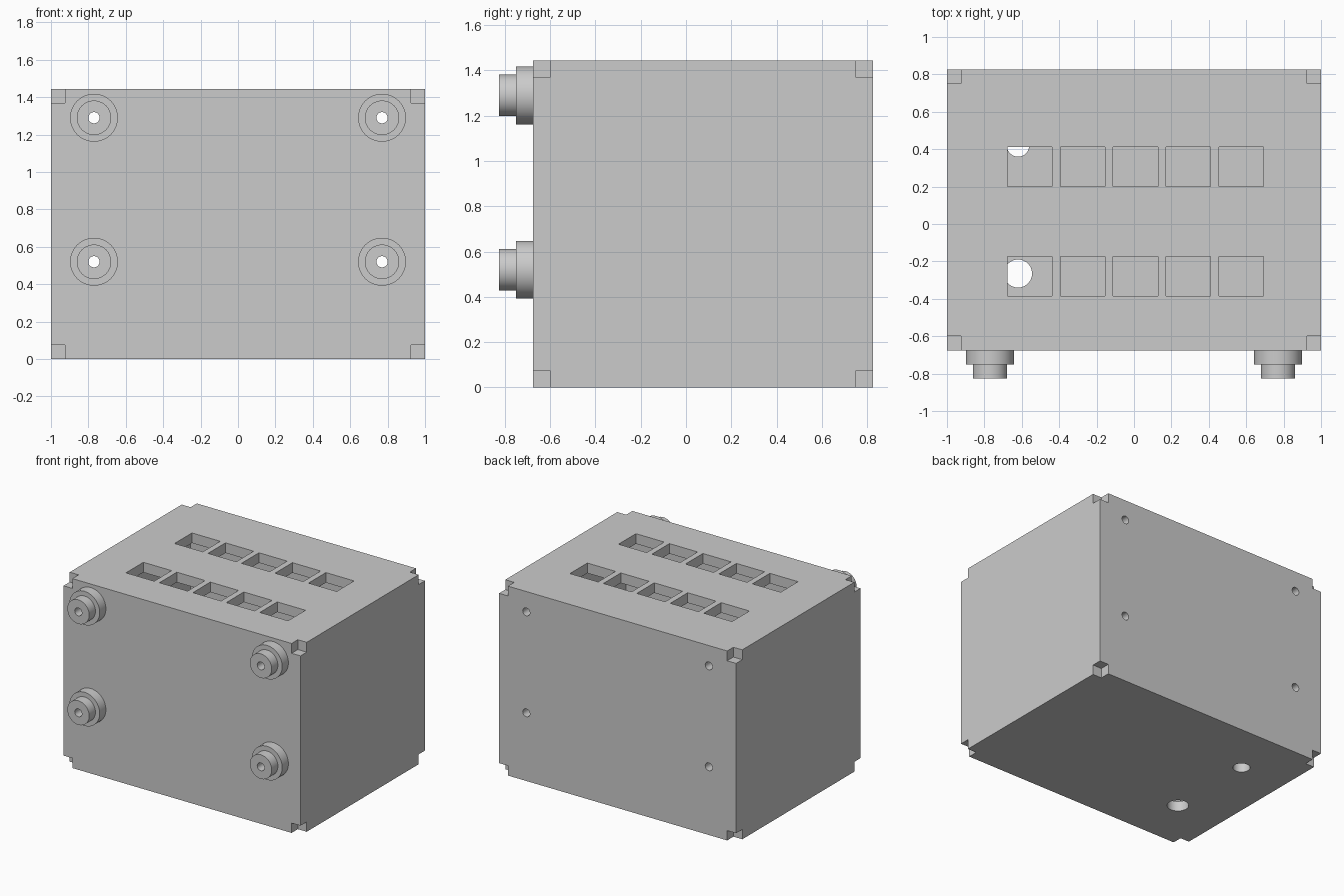
import bpy, bmesh, math
from mathutils import Matrix, Vector

if "Cube" in bpy.data.objects:
    bpy.data.objects.remove(bpy.data.objects["Cube"], do_unlink=True)

WALL = 0.075
LOW, HIGH = Vector((-1, -0.675, 0)), Vector((1, 0.825, 1.445))
MOUNTS = [(x, z) for x in (-0.77, 0.77) for z in (0.52, 1.29)]
BORE = 0.03

grey = bpy.data.materials.new("plain grey")
grey.use_nodes = True
grey.diffuse_color = (0.6, 0.6, 0.6, 1)
grey.node_tree.nodes["Principled BSDF"].inputs["Base Color"].default_value = (0.6, 0.6, 0.6, 1)


def add_box(bm, low, high):
    low, high = Vector(low), Vector(high)
    scale = Matrix.Diagonal((*(high - low), 1))
    bmesh.ops.create_cube(bm, size=1, matrix=Matrix.Translation((low + high) / 2) @ scale)


def add_cylinder(bm, centre, radius, length, turn=0):
    bmesh.ops.create_cone(bm, cap_ends=True, segments=48, radius1=radius, radius2=radius, depth=length,
                          matrix=Matrix.Translation(centre) @ Matrix.Rotation(turn, 4, "X"))


def make_object(name, bm):
    bmesh.ops.recalc_face_normals(bm, faces=bm.faces)
    mesh = bpy.data.meshes.new(name)
    bm.to_mesh(mesh)
    bm.free()
    mesh.materials.append(grey)
    obj = bpy.data.objects.new(name, mesh)
    bpy.context.collection.objects.link(obj)
    return obj


def activate(obj):
    bpy.ops.object.select_all(action="DESELECT")
    obj.select_set(True)
    bpy.context.view_layer.objects.active = obj


def cut(obj, bm):
    cutter = make_object("cutter", bm)
    cutter.hide_render = True
    mod = obj.modifiers.new("cut", "BOOLEAN")
    mod.operation, mod.solver, mod.object = "DIFFERENCE", "EXACT", cutter
    activate(obj)
    bpy.ops.object.modifier_apply(modifier=mod.name)
    bpy.data.objects.remove(cutter, do_unlink=True)


def smooth(obj):
    activate(obj)
    bpy.ops.object.shade_smooth_by_angle(angle=math.radians(30))


# Hollow case
bm = bmesh.new()
add_box(bm, LOW, HIGH)
case = make_object("case", bm)
bm = bmesh.new()
inset = Vector((1, 1, 1)) * (WALL + 0.002)
add_box(bm, LOW + inset, HIGH - inset)
cut(case, bm)

# Corner notches
bm = bmesh.new()
for x in (LOW.x, HIGH.x):
    for y in (LOW.y, HIGH.y):
        for z in (LOW.z, HIGH.z):
            corner, size = Vector((x, y, z)), Vector((WALL, WALL, WALL))
            add_box(bm, corner - size, corner + size)

# Two rows of windows in the lid
for row in (-0.28, 0.306):
    for i in range(5):
        x = 0.2825 * (i - 2) + 0.008
        add_box(bm, (x - 0.119, row - 0.105, 1.3), (x + 0.119, row + 0.105, 1.5))

# Bolt holes through front and back, cable holes in the floor
for x, z in MOUNTS:
    add_cylinder(bm, (x, 0, z), BORE, 2, math.pi / 2)
add_cylinder(bm, (-0.62, -0.265, 0), 0.075, 0.3)
add_cylinder(bm, (-0.62, 0.42, 0), 0.06, 0.3)
cut(case, bm)
smooth(case)

# Stepped round feet, bored through
profile = [(BORE, 0), (0.128, 0), (0.128, WALL), (0.092, WALL), (0.092, 2 * WALL), (BORE, 2 * WALL)]
for n, (x, z) in enumerate(MOUNTS):
    bm = bmesh.new()
    ring = [bm.verts.new((r, -d, 0)) for r, d in profile]
    edges = [bm.edges.new((ring[i - 1], ring[i])) for i in range(len(ring))]
    bmesh.ops.spin(bm, geom=ring + edges, cent=(0, 0, 0), axis=(0, 1, 0),
                   angle=math.tau, steps=48, use_merge=True)
    bmesh.ops.remove_doubles(bm, verts=bm.verts, dist=0.0001)
    foot = make_object(f"foot_{n + 1}", bm)
    foot.location = (x, LOW.y, z)
    smooth(foot)
